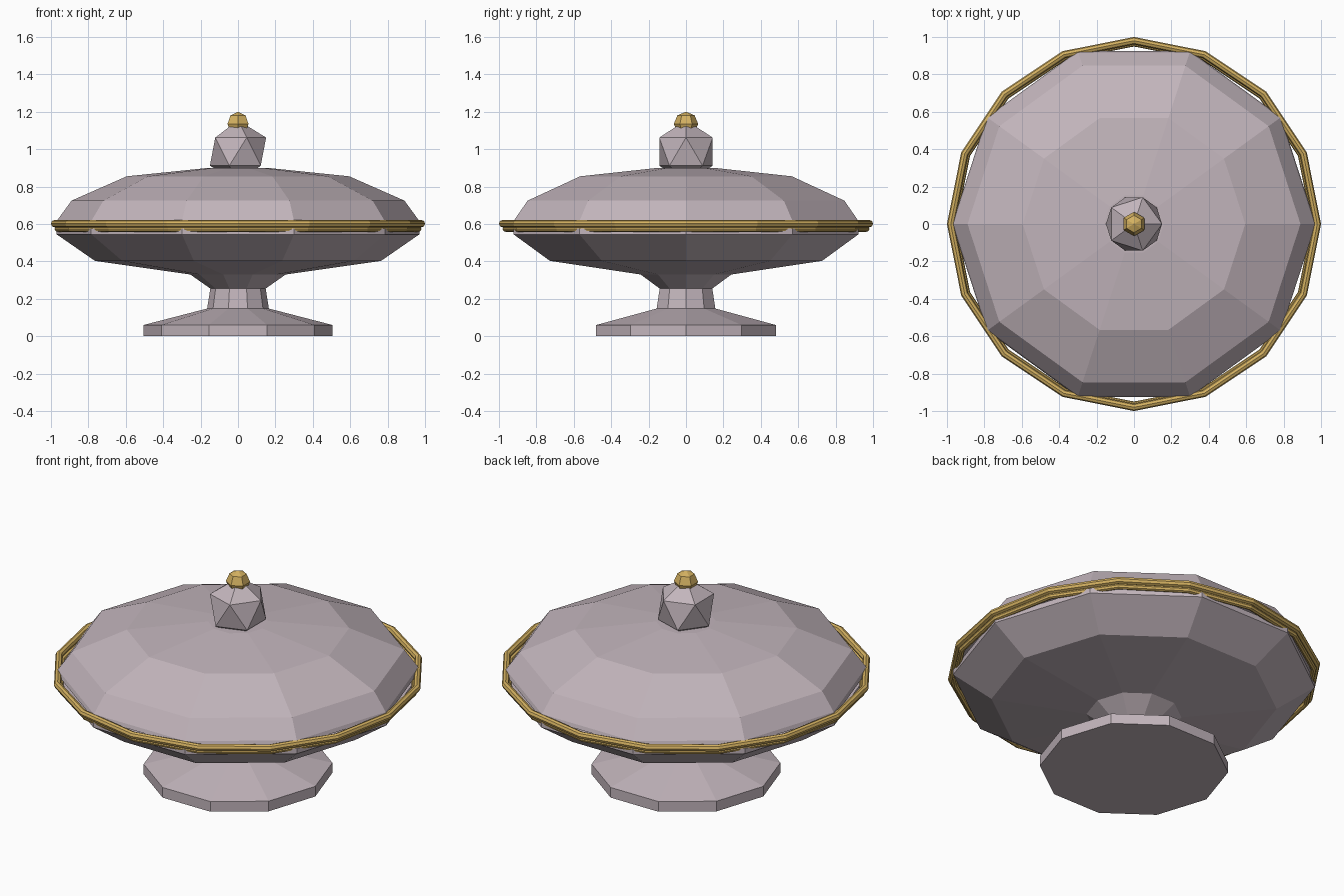
import bpy, bmesh, math

if "Cube" in bpy.data.objects:
    bpy.data.objects.remove(bpy.data.objects["Cube"])


def material(name, rgb):
    m = bpy.data.materials.new(name)
    m.diffuse_color = (*rgb, 1)
    m.use_nodes = True
    m.node_tree.nodes["Principled BSDF"].inputs["Base Color"].default_value = m.diffuse_color
    return m


porcelain = material("mauve_porcelain", (0.54, 0.46, 0.50))
gold = material("gold_trim", (0.66, 0.44, 0.12))


def lathe(name, profile, mat, n=10):
    """Closed faceted turning of (radius, z) points, capped at both ends."""
    bm = bmesh.new()
    rings = [[bm.verts.new((r * math.cos(math.tau * i / n),
                            r * math.sin(math.tau * i / n), z)) for i in range(n)]
             for r, z in profile]
    for a, b in zip(rings, rings[1:]):
        for i in range(n):
            j = (i + 1) % n
            bm.faces.new((a[i], a[j], b[j], b[i]))
    bm.faces.new(rings[0][::-1])
    bm.faces.new(rings[-1])
    me = bpy.data.meshes.new(name)
    bm.to_mesh(me)
    bm.free()
    me.materials.append(mat)
    ob = bpy.data.objects.new(name, me)
    bpy.context.collection.objects.link(ob)


def finish(name, mat):
    ob = bpy.context.object
    ob.name = name
    ob.data.materials.append(mat)


# Foot, stem and bowl
lathe("foot", [(0.505, 0), (0.505, 0.06), (0.165, 0.148)], porcelain)
lathe("stem", [(0.165, 0.148), (0.148, 0.255)], porcelain)
lathe("bowl", [(0.148, 0.255), (0.255, 0.33), (0.765, 0.403),
               (0.97, 0.545), (0.97, 0.575)], porcelain)

# Domed lid
lathe("lid", [(0.972, 0.60), (0.965, 0.622), (0.89, 0.725), (0.595, 0.855),
              (0.16, 0.90)], porcelain)

# Gold rims on the lid and bowl
for name, radius, tube, z in (("lid_rim", 0.98, 0.02, 0.602),
                              ("bowl_rim", 0.965, 0.016, 0.574)):
    bpy.ops.mesh.primitive_torus_add(major_segments=16, minor_segments=8,
                                     major_radius=radius, minor_radius=tube,
                                     location=(0, 0, z))
    finish(name, gold)

# Knob and its gold finial
bpy.ops.mesh.primitive_ico_sphere_add(subdivisions=1, radius=0.168, location=(0, 0, 0.987))
finish("knob", porcelain)
bpy.ops.mesh.primitive_uv_sphere_add(segments=6, ring_count=4, radius=0.065,
                                     location=(0, 0, 1.135))
finish("finial", gold)
